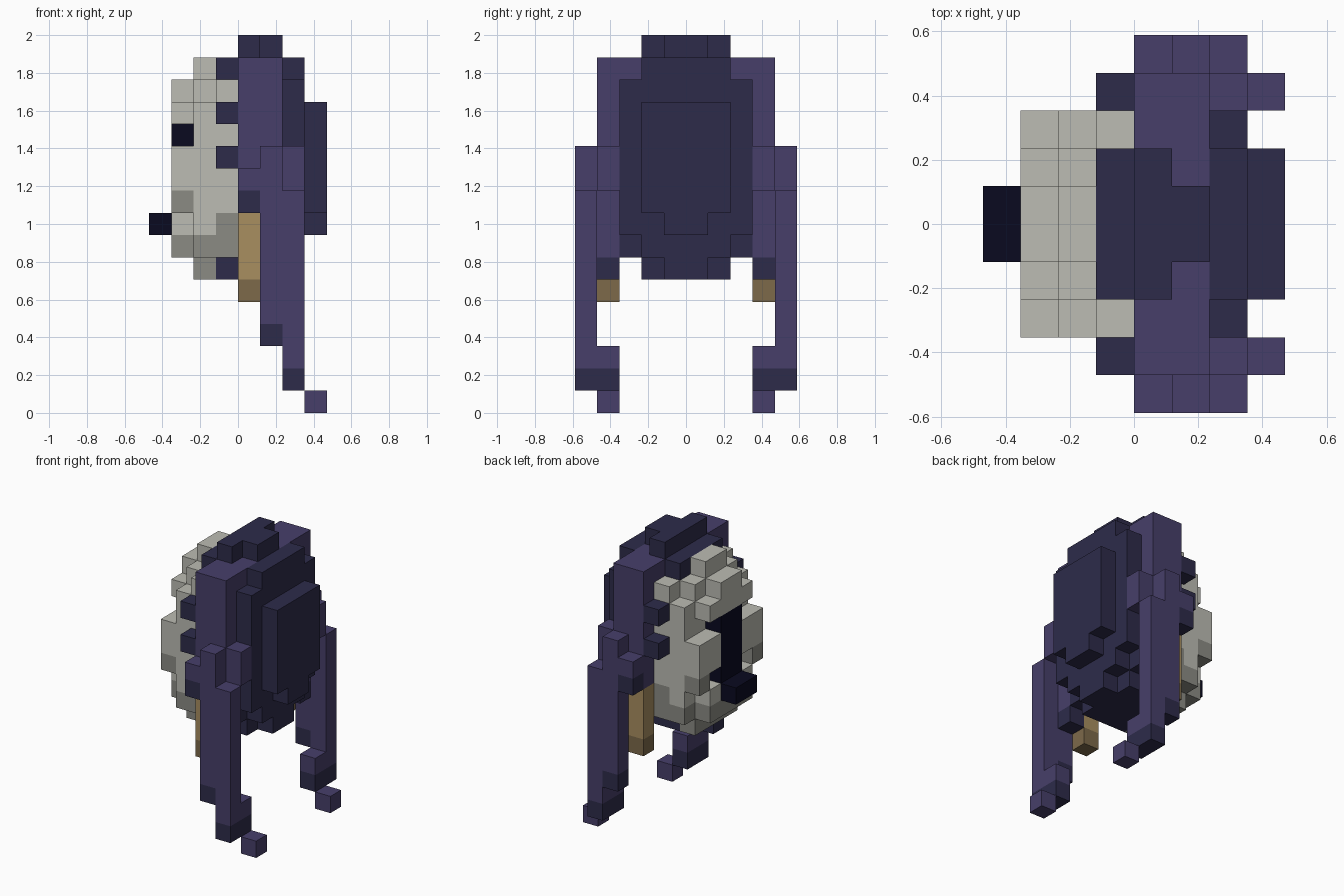
import bpy
import bmesh
from mathutils import Vector

default_cube = bpy.data.objects.get("Cube")
if default_cube:
    bpy.data.objects.remove(default_cube, do_unlink=True)

UNIT = 2 / 17


def linear(channel):
    c = channel / 255
    return c / 12.92 if c <= 0.04045 else ((c + 0.055) / 1.055) ** 2.4


def make_material(name, rgb):
    colour = [linear(c) for c in rgb] + [1]
    mat = bpy.data.materials.new(name)
    mat.use_nodes = True
    mat.diffuse_color = colour
    shader = next(n for n in mat.node_tree.nodes if n.type == 'BSDF_PRINCIPLED')
    shader.inputs["Base Color"].default_value = colour
    return mat


materials = {
    "cream": make_material("cream", (188, 188, 179)),
    "grey": make_material("grey", (139, 139, 132)),
    "purple": make_material("purple", (71, 63, 106)),
    "navy": make_material("navy", (45, 43, 74)),
    "black": make_material("near_black", (9, 9, 32)),
    "tan": make_material("tan", (168, 142, 96)),
    "brown": make_material("brown", (125, 106, 74)),
}
slots = list(materials)
cells = {}


def fill(part, colour, x, side, z):
    """Fill a range of cells on both sides of the middle plane; later calls win."""
    for i in range(*x):
        for s in range(*side):
            for k in range(*z):
                for j in (s, -1 - s):
                    cells[i, j, k] = (part, colour)


# Head core, stepped underside and crown
for x, side, z in [((4, 7), (0, 3), (8, 15)), ((4, 6), (0, 3), (7, 8)),
                   ((6, 7), (0, 2), (7, 8)), ((3, 6), (0, 2), (6, 7)),
                   ((6, 7), (0, 1), (6, 7)), ((3, 7), (0, 2), (15, 16))]:
    fill("head", "navy", x, side, z)
fill("crown", "navy", (4, 5), (0, 2), (16, 17))
fill("crown", "navy", (5, 6), (0, 1), (16, 17))

# Raised panel on the back of the head
fill("back_panel", "navy", (7, 8), (0, 2), (9, 14))
fill("back_panel", "navy", (7, 8), (0, 1), (8, 9))

# Side hoods over the head
fill("hood", "purple", (4, 6), (1, 4), (15, 16))
fill("hood", "purple", (4, 6), (3, 4), (9, 15))
fill("hood", "purple", (5, 6), (3, 4), (7, 9))
fill("hood", "navy", (5, 6), (3, 4), (6, 7))
for z in (11, 13):
    fill("hood_tufts", "navy", (3, 4), (3, 4), (z, z + 1))

# Rounded face
fill("face", "cream", (3, 4), (0, 3), (9, 15))
fill("face", "grey", (3, 4), (0, 3), (7, 9))
fill("face", "cream", (2, 3), (0, 3), (8, 14))
fill("face", "grey", (2, 3), (0, 3), (7, 8))
fill("face", "grey", (2, 3), (0, 2), (6, 7))
fill("face", "cream", (2, 3), (0, 2), (14, 15))
fill("face", "cream", (2, 3), (0, 1), (15, 16))

# Brow, cheeks and chin
fill("brow", "cream", (1, 2), (0, 1), (14, 15))
fill("brow", "cream", (1, 2), (0, 2), (13, 14))
fill("cheeks", "cream", (1, 2), (1, 3), (10, 12))
fill("cheeks", "grey", (1, 2), (2, 3), (9, 10))
fill("chin", "cream", (1, 2), (0, 2), (8, 9))
fill("chin", "grey", (1, 2), (0, 2), (7, 8))

# Dark muzzle stripe and nose
fill("muzzle", "black", (1, 2), (0, 1), (8, 13))
fill("nose", "black", (0, 1), (0, 1), (8, 9))

# Hanging tassels
fill("tassels", "tan", (4, 5), (3, 4), (6, 9))
fill("tassels", "brown", (4, 5), (3, 4), (5, 6))

# Long side locks with darker ends
fill("side_locks", "purple", (4, 5), (4, 5), (10, 11))
fill("side_locks", "navy", (4, 5), (4, 5), (9, 10))
fill("side_locks", "purple", (5, 6), (4, 5), (4, 12))
fill("side_locks", "navy", (5, 6), (4, 5), (3, 4))
fill("side_locks", "purple", (6, 7), (4, 5), (2, 10))
fill("side_locks", "purple", (6, 7), (3, 4), (10, 12))
fill("side_locks", "purple", (6, 7), (3, 4), (2, 3))
fill("side_locks", "navy", (6, 7), (3, 5), (1, 2))
fill("lock_tips", "purple", (7, 8), (3, 4), (0, 1))


def build(part):
    """Make one object from the exposed sides of the part's cells."""
    bm = bmesh.new()
    for cell, (owner, colour) in cells.items():
        if owner != part:
            continue
        centre = Vector(cell) + Vector((0.5, 0.5, 0.5))
        for axis in range(3):
            for sign in (-1, 1):
                step = [0, 0, 0]
                step[axis] = sign
                if tuple(a + b for a, b in zip(cell, step)) in cells:
                    continue
                normal = Vector(step) / 2
                u = Vector((normal.y, normal.z, normal.x))
                v = normal.cross(u) * 2
                corners = [-u - v, u - v, u + v, v - u]
                points = [(centre + normal + c - Vector((4, 0, 0))) * UNIT
                          for c in corners]
                face = bm.faces.new([bm.verts.new(p) for p in points])
                face.material_index = slots.index(colour)
    bmesh.ops.remove_doubles(bm, verts=bm.verts, dist=UNIT / 100)
    bmesh.ops.dissolve_limit(bm, angle_limit=0.01, verts=bm.verts,
                             edges=bm.edges, delimit={'MATERIAL'})
    mesh = bpy.data.meshes.new(part)
    bm.to_mesh(mesh)
    bm.free()
    for mat in materials.values():
        mesh.materials.append(mat)
    bpy.context.collection.objects.link(bpy.data.objects.new(part, mesh))


for part in dict.fromkeys(owner for owner, _ in cells.values()):
    build(part)
